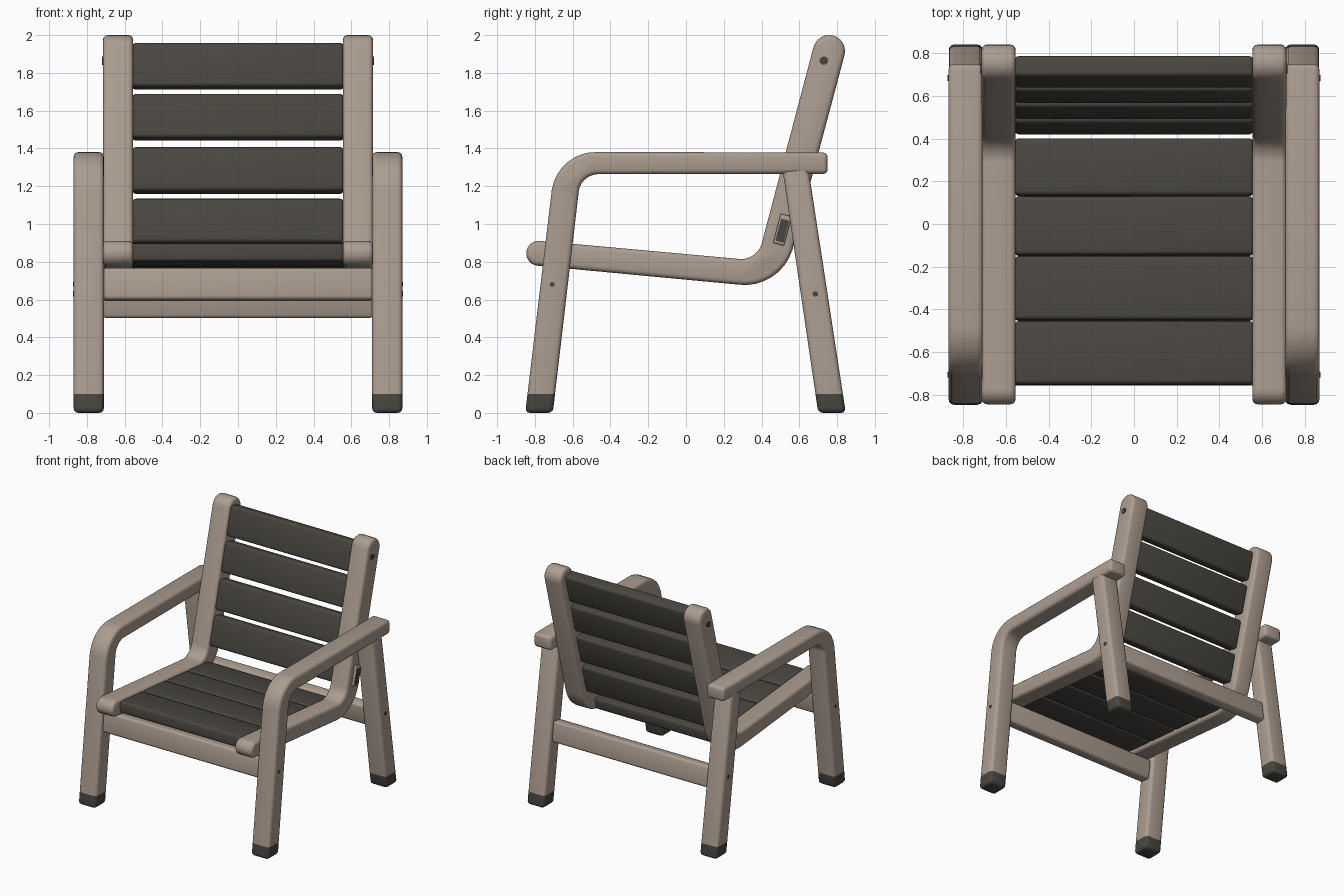
import bpy, bmesh, math
from mathutils import Vector

if "Cube" in bpy.data.objects:
    bpy.data.objects.remove(bpy.data.objects["Cube"])


def material(name, rgb):
    m = bpy.data.materials.new(name)
    m.diffuse_color = (*rgb, 1)
    m.use_nodes = True
    m.node_tree.nodes["Principled BSDF"].inputs["Base Color"].default_value = m.diffuse_color
    return m


WOOD = material("warm beige", (0.41, 0.335, 0.28))
DARK = material("dark grey brown", (0.068, 0.062, 0.052))


def fillet(a, c, b, r, n=9):
    """Arc points (y, z) that round corner c of the path a-c-b."""
    a, b, c = Vector(a), Vector(b), Vector(c)
    u, v = (a - c).normalized(), (b - c).normalized()
    half = u.angle(v) / 2
    t = r / math.tan(half)
    centre = c + (u + v).normalized() * (r / math.sin(half))
    p, q = c + u * t - centre, c + v * t - centre
    pts = []
    for i in range(n):
        k = i / (n - 1)
        total = math.pi - 2 * half
        d = p * (math.sin((1 - k) * total) / math.sin(total)) + q * (math.sin(k * total) / math.sin(total))
        pts.append(tuple(centre + d))
    return pts


def strip(name, path, widths, x0, x1, mat, bevel=0.025, start="flat", end="flat", foot=0):
    """Side outline swept along a (y, z) path, extruded from x0 to x1, edges rounded."""
    P = [Vector(p) for p in path]
    n = len(P)
    left, right = [], []
    for i, p in enumerate(P):
        d = (P[min(i + 1, n - 1)] - P[max(i - 1, 0)]).normalized()
        w = widths[0] + (widths[1] - widths[0]) * i / (n - 1)
        nrm = Vector((-d.y, d.x))
        if foot and i == 0:                      # level sole on the floor
            nrm = Vector((-1, 0))
        left.append(p + nrm * w)
        right.append(p - nrm * w)

    def cap(c, a):                               # half circle from a around c
        v, out = a - c, []
        for k in range(1, 12):
            t = -math.pi * k / 12
            out.append(c + Vector((v.x * math.cos(t) - v.y * math.sin(t),
                                   v.x * math.sin(t) + v.y * math.cos(t))))
        return out

    loop = left[:]
    if end == "round":
        loop += cap(P[-1], left[-1])
    loop += right[::-1]
    if start == "round":
        loop += cap(P[0], right[0])
    bm = bmesh.new()
    f = bm.faces.new([bm.verts.new((x0, p.x, p.y)) for p in loop])
    ext = bmesh.ops.extrude_face_region(bm, geom=[f])["geom"]
    bmesh.ops.translate(bm, vec=(x1 - x0, 0, 0), verts=[g for g in ext if isinstance(g, bmesh.types.BMVert)])
    bmesh.ops.recalc_face_normals(bm, faces=bm.faces)
    if bevel:
        sharp = [e for e in bm.edges if e.calc_face_angle(0) > math.radians(40)]
        bmesh.ops.bevel(bm, geom=sharp, offset=bevel, segments=3, profile=0.5,
                        affect="EDGES", clamp_overlap=True)
    me = bpy.data.meshes.new(name)
    me.materials.append(mat)
    if foot:                                     # dark foot cap below the cut
        bmesh.ops.bisect_plane(bm, geom=bm.verts[:] + bm.edges[:] + bm.faces[:],
                               plane_co=(0, 0, foot), plane_no=(0, 0, 1))
        me.materials.append(DARK)
        for f in bm.faces:
            f.material_index = 1 if f.calc_center_median().z < foot else 0
    bm.to_mesh(me)
    bm.free()
    ob = bpy.data.objects.new(name, me)
    bpy.context.collection.objects.link(ob)
    return ob


def bar(name, y, z, direction, length, thick, x0, x1, mat, bevel=0.02):
    d = Vector(direction).normalized() * (length / 2)
    c = Vector((y, z))
    return strip(name, [c - d, c + d], (thick / 2, thick / 2), x0, x1, mat, bevel)


def bolt(name, y, z, r, x0, x1):
    return strip(name, [(y - 0.001, z), (y + 0.001, z)], (r, r), x0, x1, DARK, 0, "round", "round")


SEAT = (1.223, -0.113)      # seat slope
BACK = (0.314, 1.183)       # backrest slope

for s, side in ((1, "right"), (-1, "left")):
    # front leg that bends into the armrest
    a, c, b = (-0.778, 0), (-0.622, 1.322), (0.75, 1.322)
    strip("front_leg_and_arm_" + side, [a] + fillet(a, c, b, 0.17) + [b], (0.073, 0.057),
          s * 0.71, s * 0.87, WOOD, foot=0.10)
    # rear leg
    strip("rear_leg_" + side, [(0.773, 0), (0.578, 1.30)], (0.073, 0.068),
          s * 0.711, s * 0.869, WOOD, foot=0.10)
    # side rail running under the seat and up the back
    a, c, b = (-0.78, 0.845), (0.443, 0.732), (0.757, 1.915)
    strip("seat_rail_" + side, [a] + fillet(a, c, b, 0.19) + [b], (0.066, 0.085),
          s * 0.555, s * 0.715, WOOD, start="round", end="round")
    # recline bracket on the rail
    bar("bracket_" + side, 0.51, 0.97, BACK, 0.16, 0.06, s * 0.70, s * 0.735, WOOD, 0.006)
    bar("bracket_plate_" + side, 0.51, 0.965, BACK, 0.12, 0.045, s * 0.73, s * 0.74, DARK, 0)
    # bolts
    bolt("back_bolt_" + side, 0.73, 1.865, 0.022, s * 0.70, s * 0.721)
    bolt("front_leg_bolt_" + side, -0.708, 0.68, 0.012, s * 0.85, s * 0.874)
    bolt("rear_leg_bolt_" + side, 0.685, 0.63, 0.014, s * 0.85, s * 0.874)

# seat slats
for i, (y0, y1) in enumerate(((-0.755, -0.457), (-0.453, -0.152), (-0.148, 0.128), (0.132, 0.40))):
    y = (y0 + y1) / 2
    z = 0.845 - (y + 0.78) * 0.0924 - 0.0
    bar(f"seat_slat_{i + 1}", y, z + 0.008, SEAT, y1 - y0, 0.095, -0.56, 0.56, DARK)

# back slats
for i, z in enumerate((1.01, 1.283, 1.565, 1.835)):
    y = 0.443 + (z - 0.732) * 0.2654 - 0.022
    bar(f"back_slat_{i + 1}", y, z, BACK, 0.24, 0.10, -0.56, 0.56, DARK)

# stretchers between the legs
bar("front_stretcher", -0.70, 0.68, (0.118, 1), 0.17, 0.10, -0.715, 0.715, WOOD)
bar("rear_stretcher", 0.683, 0.59, (-0.15, 1), 0.17, 0.09, -0.715, 0.715, WOOD)

# smooth shading with crisp edges
for ob in bpy.context.collection.objects:
    ob.select_set(True)
    bpy.context.view_layer.objects.active = ob
bpy.ops.object.shade_smooth_by_angle(angle=math.radians(40))
